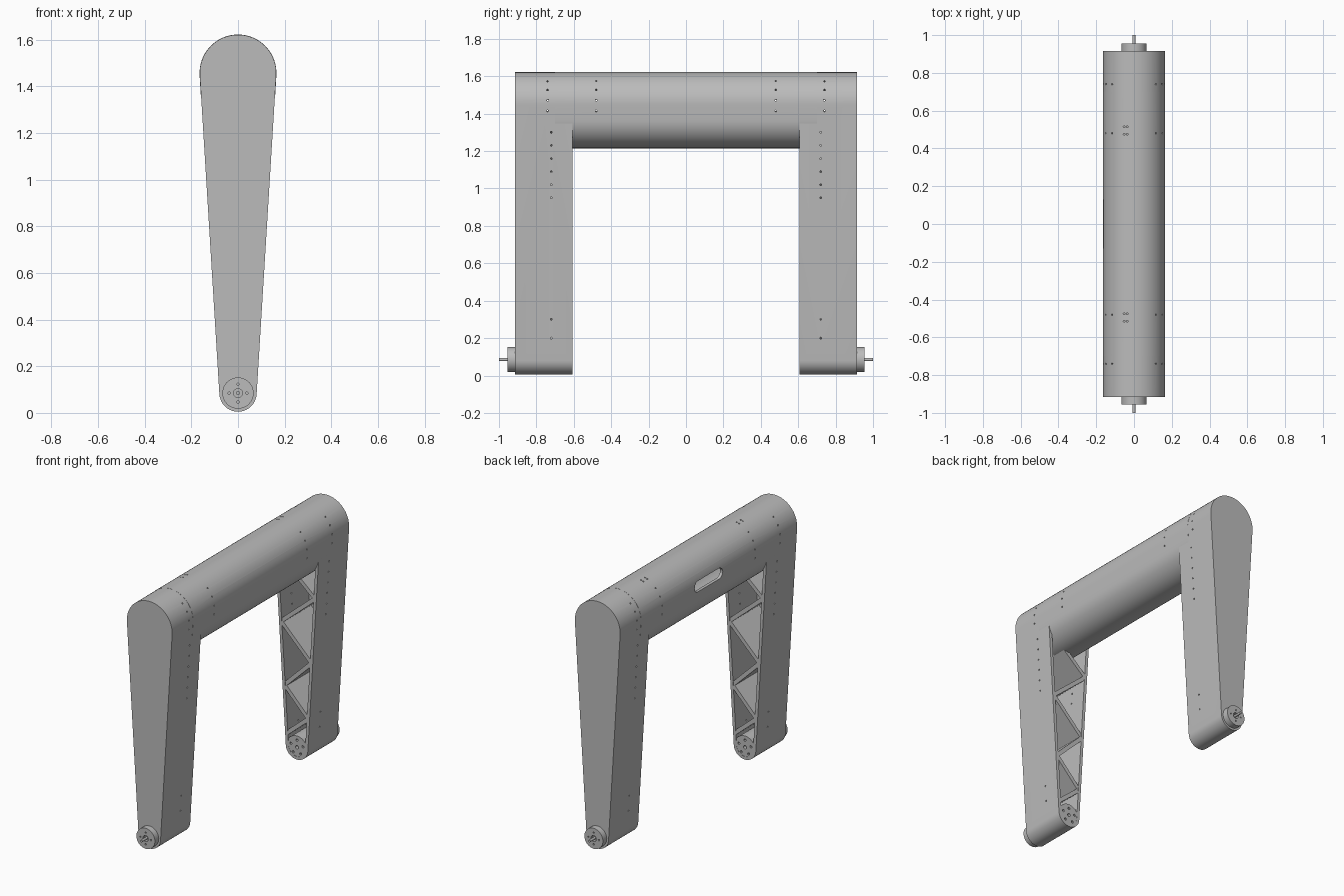
import bpy, bmesh
from math import sin, cos, asin, pi, radians
from mathutils import Matrix, Vector

cube = bpy.data.objects.get("Cube")
if cube:
    bpy.data.objects.remove(cube)

GREY = (0.5, 0.5, 0.5, 1.0)
mat = bpy.data.materials.new("plain grey")
mat.use_nodes = True
mat.diffuse_color = GREY
mat.node_tree.nodes["Principled BSDF"].inputs["Base Color"].default_value = GREY

AXLE, CROWN = 0.085, 1.4575          # heights of the lower and upper leg centres
INNER, OUTER = 0.608, 0.915          # inner and outer leg faces along y


def arc(cx, cz, r, a0, a1, n):
    return [(cx + r * cos(a0 + (a1 - a0) * i / n), cz + r * sin(a0 + (a1 - a0) * i / n))
            for i in range(n + 1)]


def circle(cx, cz, r, n=32):
    return arc(cx, cz, r, 0, 2 * pi, n)[:-1]


def capsule(z0, r0, z1, r1, n=32):
    """Two circles joined by their tangents."""
    a = asin((r1 - r0) / (z1 - z0))
    return arc(0, z1, r1, -a, pi + a, n) + arc(0, z0, r0, pi + a, 2 * pi - a, n)


def build(name, parts):
    """Prisms given as (xz outline, y start, y end, placement)."""
    bm = bmesh.new()
    for pts, y0, y1, place in parts:
        face = bm.faces.new([bm.verts.new(place @ Vector((x, y0, z))) for x, z in pts])
        move = place.to_3x3() @ Vector((0, y1 - y0, 0))
        ext = bmesh.ops.extrude_face_region(bm, geom=[face], use_keep_orig=True)
        verts = [g for g in ext["geom"] if isinstance(g, bmesh.types.BMVert)]
        bmesh.ops.translate(bm, vec=move, verts=verts)
    bmesh.ops.recalc_face_normals(bm, faces=bm.faces[:])
    mesh = bpy.data.meshes.new(name)
    bm.to_mesh(mesh)
    bm.free()
    mesh.materials.append(mat)
    ob = bpy.data.objects.new(name, mesh)
    bpy.context.collection.objects.link(ob)
    return ob


def activate(ob):
    bpy.ops.object.select_all(action='DESELECT')
    ob.select_set(True)
    bpy.context.view_layer.objects.active = ob


def cut(ob, parts):
    cutter = build("cutter", parts)
    cutter.hide_render = True
    mod = ob.modifiers.new("cut", 'BOOLEAN')
    mod.operation, mod.solver, mod.object = 'DIFFERENCE', 'EXACT', cutter
    activate(ob)
    bpy.ops.object.modifier_apply(modifier=mod.name)
    bpy.data.objects.remove(cutter)


def smooth(ob):
    activate(ob)
    bpy.ops.object.shade_smooth_by_angle(angle=radians(30))


def drill(direction, origin):
    """Placement that turns a prism's y axis to the given direction."""
    turn = Vector((0, 1, 0)).rotation_difference(Vector(direction)).to_matrix().to_4x4()
    return Matrix.Translation(origin) @ turn


STILL = Matrix.Identity(4)
DOT = circle(0, 0, 0.005, 8)
RING = [radians(d) for d in (-15, 5, 25, 45, 135, 155, 175, 195)]


def ring_holes(y):
    return [(DOT, 0.12, 0.2, drill((cos(a), 0, sin(a)), (0, y, CROWN))) for a in RING]


# Hollow cross beam with a grip slot on one side
beam = build("cross_beam", [(capsule(1.375, 0.16, CROWN, 0.165), -0.7, 0.7, STILL)])
cut(beam, [(capsule(1.375, 0.14, CROWN, 0.145), -0.8, 0.8, STILL)])
slot = arc(0.11, 1.455, 0.035, -pi / 2, pi / 2, 10) + arc(-0.11, 1.455, 0.035, pi / 2, 3 * pi / 2, 10)
cut(beam, [(slot, 0.1, 0.25, Matrix.Rotation(pi / 2, 4, 'Z'))])
top_holes = [(DOT, -0.1, 0.2, drill((0, 0, 1), (x, s * y, 1.55)))
             for s in (-1, 1) for y in (0.475, 0.515) for x in (-0.052, -0.036)]
cut(beam, ring_holes(0.48) + ring_holes(-0.48) + top_holes)
smooth(beam)


def half_width(z):
    return 0.08 + (z - AXLE) * 0.061


def brace(start, end, thick=0.026):
    p, q = Vector(start), Vector(end)
    along = (q - p).normalized()
    side = Vector((-along.y, along.x)) * thick / 2
    return [tuple(v) for v in (p - side, q - side, q + side, p + side)]


def make_leg(prefix, place):
    # Tapered shell, open towards the inside
    leg = build(prefix + "_leg", [(capsule(AXLE, 0.08, CROWN, 0.164), INNER, OUTER, place)])
    cut(leg, [(capsule(AXLE, 0.06, CROWN, 0.144), INNER - 0.05, OUTER - 0.02, place)])
    rows = [0.2, 0.3, 0.95, 1.02, 1.09, 1.16, 1.23, 1.3]
    cut(leg, [(DOT, -0.25, 0.25, place @ drill((1, 0, 0), (0, 0.72, z))) for z in rows]
        + [(p, a, b, place @ m) for p, a, b, m in ring_holes(0.74)])
    smooth(leg)

    # Zigzag braces inside the shell
    heights = [1.33, 1.09, 0.88, 0.66, 0.47, 0.29, 0.16]
    nodes = [((-1) ** (i + 1) * (half_width(z) - 0.012), z) for i, z in enumerate(heights)]
    build(prefix + "_leg_braces",
          [(brace(a, b), INNER + 0.002, OUTER - 0.015, place) for a, b in zip(nodes, nodes[1:])])

    # Lower hub with bolt holes
    hub = build(prefix + "_hub", [(circle(0, AXLE, 0.074, 48), INNER + 0.001, OUTER - 0.01, place)])
    bolts = [circle(0.046 * cos(a), AXLE + 0.046 * sin(a), 0.008, 12)
             for a in (pi / 2 + k * 2 * pi / 5 for k in range(5))] + [circle(0, AXLE, 0.011, 16)]
    cut(hub, [(b, INNER - 0.02, INNER + 0.06, place) for b in bolts])
    smooth(hub)

    # Outer pivot disc with a shaft
    disc = build(prefix + "_pivot_disc", [(circle(0, AXLE, 0.067, 48), OUTER - 0.005, 0.955, place)])
    pins = [circle(0.038 * cos(k * pi / 2), AXLE + 0.038 * sin(k * pi / 2), 0.005, 10) for k in range(4)]
    cut(disc, [(p, 0.935, 1, place) for p in pins + [circle(0, AXLE, 0.019)]])
    smooth(disc)
    shaft = build(prefix + "_pivot_shaft", [(circle(0, AXLE, 0.008, 20), 0.925, 1.0, place)])
    smooth(shaft)


make_leg("back", STILL)
make_leg("front", Matrix.Rotation(pi, 4, 'Z'))
